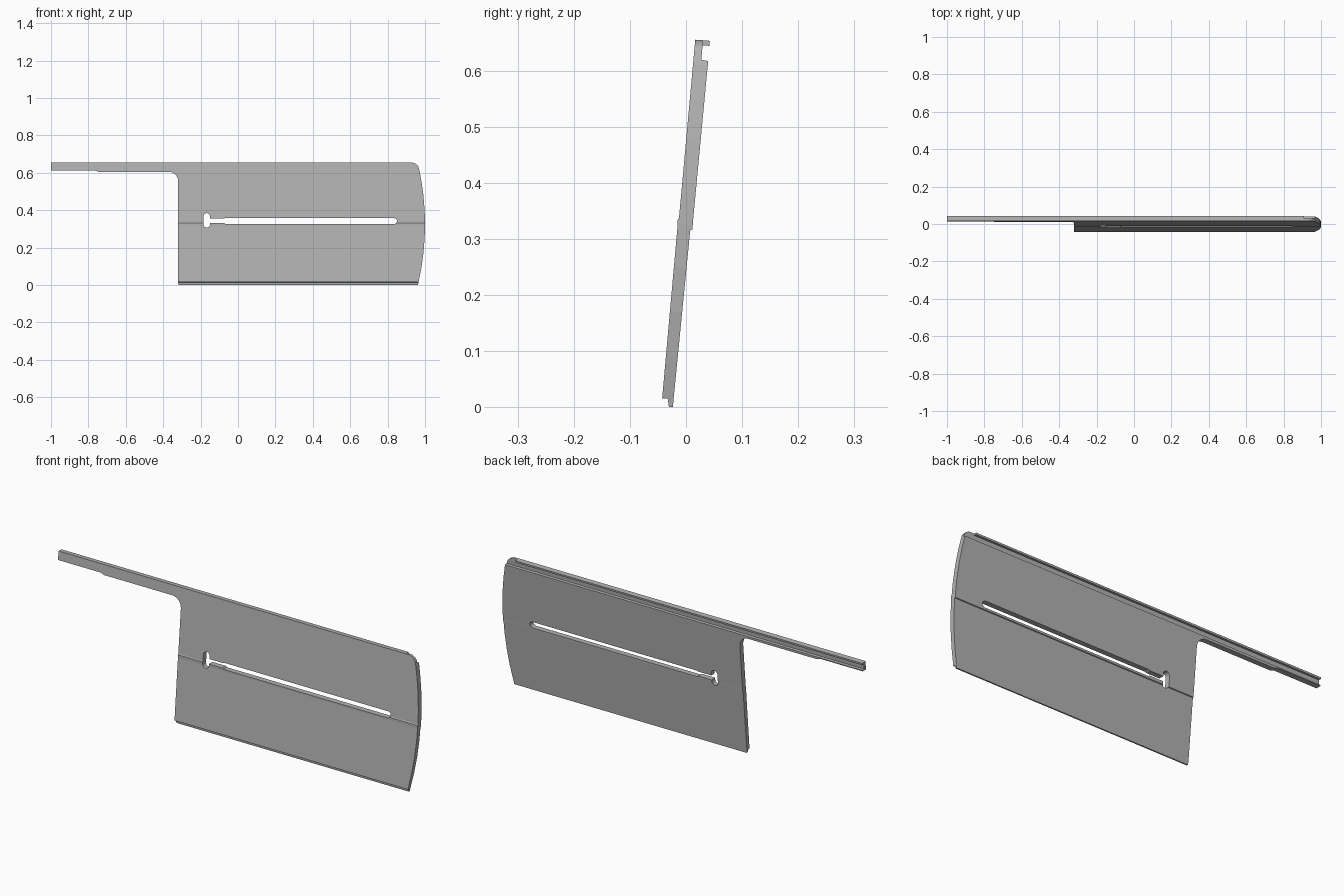
import bpy, bmesh, math

if "Cube" in bpy.data.objects:
    bpy.data.objects.remove(bpy.data.objects["Cube"])

grey = bpy.data.materials.new("plain grey")
grey.use_nodes = True
colour = (0.45, 0.45, 0.45, 1)
grey.diffuse_color = colour
grey.node_tree.nodes["Principled BSDF"].inputs["Base Color"].default_value = colour


def prism(name, points, place, lo, hi):
    """Extrude a closed 2D profile from lo to hi; place maps (u, v, depth) to xyz."""
    bm = bmesh.new()
    near = [bm.verts.new(place(u, v, lo)) for u, v in points]
    far = [bm.verts.new(place(u, v, hi)) for u, v in points]
    bm.faces.new(near)
    bm.faces.new(far[::-1])
    for i in range(len(points)):
        j = (i + 1) % len(points)
        bm.faces.new((near[i], far[i], far[j], near[j]))
    bmesh.ops.recalc_face_normals(bm, faces=bm.faces[:])
    mesh = bpy.data.meshes.new(name)
    bm.to_mesh(mesh)
    bm.free()
    mesh.materials.append(grey)
    obj = bpy.data.objects.new(name, mesh)
    bpy.context.collection.objects.link(obj)
    return obj


def along_x(u, v, d):
    return (d, u, v)


def along_y(u, v, d):
    return (u, d, v)


def arc(cx, cz, rx, rz, start, end, steps=6):
    angles = [math.radians(start + (end - start) * i / steps) for i in range(steps + 1)]
    return [(cx + rx * math.cos(a), cz + rz * math.sin(a)) for a in angles]


def combine(target, cutter, operation):
    cutter.hide_render = True
    mod = target.modifiers.new(operation.title(), "BOOLEAN")
    mod.object = cutter
    mod.operation = operation
    mod.solver = "EXACT"
    bpy.context.view_layer.objects.active = target
    bpy.ops.object.modifier_apply(modifier=mod.name)
    bpy.data.objects.remove(cutter)


# Leaning cross-section: tongue below, lapped middle, channel behind the top
section = [(0.016, 0.655), (-0.013, 0.337), (-0.016, 0.333), (-0.016, 0.318),
           (-0.043, 0.016), (-0.033, 0.015), (-0.031, 0), (-0.024, 0),
           (0.007, 0.315), (0.011, 0.317), (0.012, 0.332), (0.039, 0.617),
           (0.027, 0.619), (0.029, 0.645), (0.041, 0.644), (0.042, 0.653)]
panel = prism("panel_with_arm", section, along_x, -1, 1.05)

# Front outline: arm, inside fillet, bowed end
outline = [(-1, 0.7), (-1, 0.612), (-0.765, 0.612), (-0.745, 0.605)]
outline += arc(-0.37, 0.555, 0.05, 0.05, 90, 0)
outline += [(-0.32, 0.012), (-0.308, -0.05), (0.955, -0.05)]
outline += [(1 - 0.036 * ((z - 0.325) / 0.315) ** 2, z)
            for z in (0.01, 0.09, 0.17, 0.25, 0.325, 0.4, 0.48, 0.55, 0.61)]
outline += arc(0.925, 0.62, 0.042, 0.035, 10, 90) + [(0.92, 0.7)]
combine(panel, prism("outline_cutter", outline, along_y, -0.2, 0.2), "INTERSECT")

# Long slot with a narrow neck and a taller keyhole end
slot = [(-0.16, 0.355), (-0.16, 0.332), (-0.075, 0.332), (-0.07, 0.327)]
slot += arc(0.834, 0.3425, 0.016, 0.0155, -90, 90, 8) + [(-0.07, 0.358), (-0.075, 0.355)]
keyhole = arc(-0.167, 0.368, 0.017, 0.017, 0, 180, 8)
keyhole += arc(-0.167, 0.324, 0.017, 0.017, 180, 360, 8)
for name, shape in (("slot_cutter", slot), ("keyhole_cutter", keyhole)):
    combine(panel, prism(name, shape, along_y, -0.2, 0.2), "DIFFERENCE")

# The upper lip of the channel stops short of the bowed end
lip_gap = [(0.0285, 0.63), (0.1, 0.63), (0.1, 0.7), (0.0285, 0.7)]
combine(panel, prism("lip_cutter", lip_gap, along_x, 0.91, 1.2), "DIFFERENCE")

# Centre the finished panel on its bounds
xs, ys, zs = zip(*(v.co for v in panel.data.vertices))
for v in panel.data.vertices:
    v.co.x -= (min(xs) + max(xs)) / 2
    v.co.y -= (min(ys) + max(ys)) / 2
    v.co.z -= min(zs)
